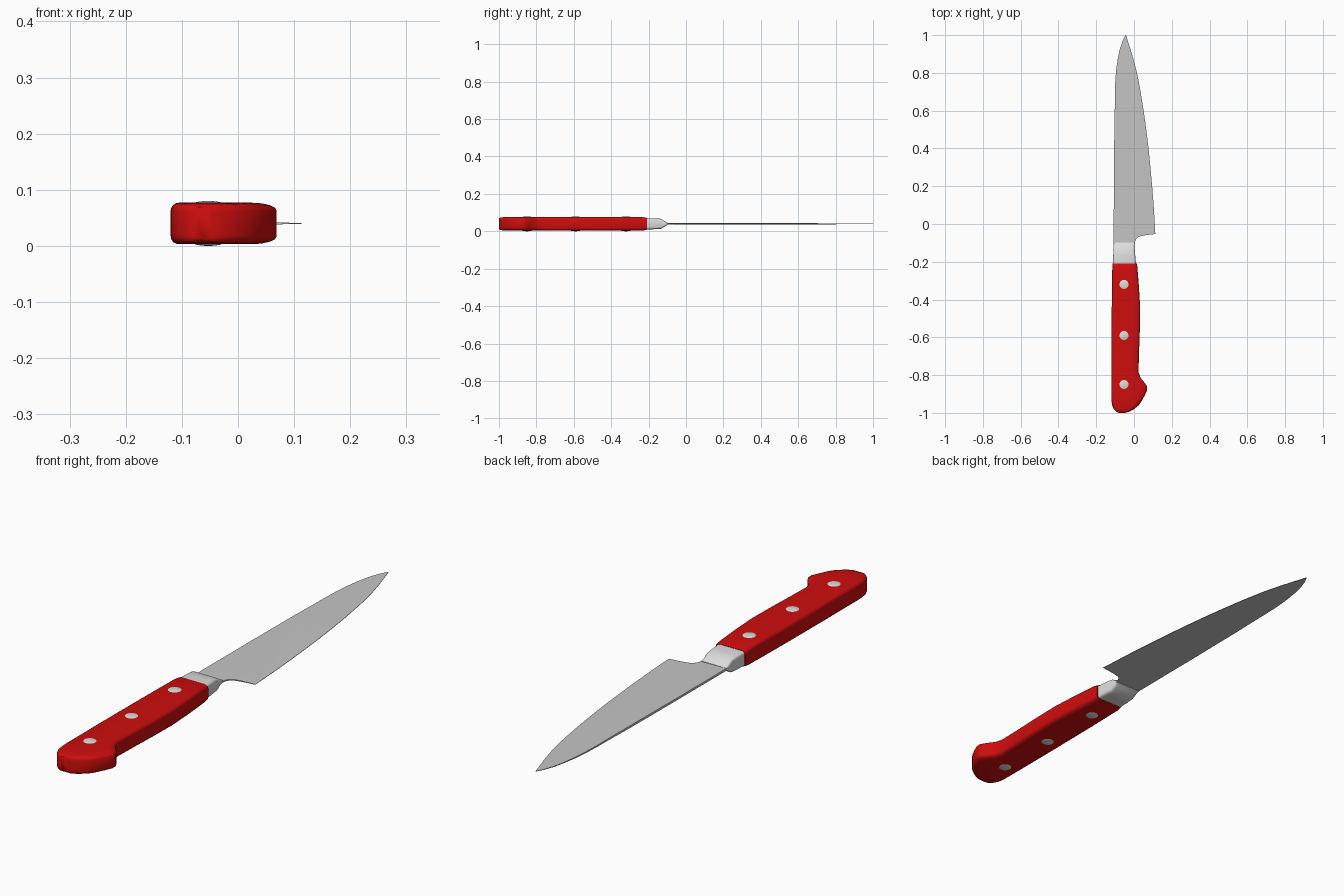
import bpy, bmesh, math

if "Cube" in bpy.data.objects:
    bpy.data.objects.remove(bpy.data.objects["Cube"])

C = 0.04  # height of the knife's middle plane


def material(name, rgb):
    m = bpy.data.materials.new(name)
    m.diffuse_color = (*rgb, 1)
    m.use_nodes = True
    m.node_tree.nodes["Principled BSDF"].inputs["Base Color"].default_value = m.diffuse_color
    return m


RED = material("handle red", (0.62, 0.004, 0.004))
STEEL = material("blade steel", (0.56, 0.56, 0.56))
SILVER = material("polished silver", (0.72, 0.72, 0.72))


def loft(name, rings, mat, angle):
    """Skin equal-sized rings of points, with capped ends."""
    bm = bmesh.new()
    loops = [[bm.verts.new(p) for p in r] for r in rings]
    n = len(loops[0])
    for a, b in zip(loops, loops[1:]):
        for i in range(n):
            j = (i + 1) % n
            bm.faces.new((a[i], a[j], b[j], b[i]))
    bm.faces.new(loops[0])
    bm.faces.new(loops[-1])
    bmesh.ops.recalc_face_normals(bm, faces=bm.faces)
    me = bpy.data.meshes.new(name)
    bm.to_mesh(me)
    bm.free()
    ob = bpy.data.objects.new(name, me)
    bpy.context.collection.objects.link(ob)
    finish(ob, mat, angle)


def finish(ob, mat, angle):
    ob.data.materials.append(mat)
    bpy.ops.object.select_all(action='DESELECT')
    ob.select_set(True)
    bpy.context.view_layer.objects.active = ob
    bpy.ops.object.shade_smooth_by_angle(angle=math.radians(angle))


def rounded(y, xl, xr, h, bl, br, d, seg=4):
    """Rectangle section across y with elliptical corners."""
    pts = []
    for k, (x, s, t, b) in enumerate(((xr - br, 1, 1, br), (xl + bl, -1, 1, bl),
                                      (xl + bl, -1, -1, bl), (xr - br, 1, -1, br))):
        for i in range(seg + 1):
            a = math.pi / 2 * (k + i / seg)
            pts.append((x + b * math.cos(a), y, C + t * (h - d) + d * math.sin(a)))
    return pts


# Handle: y, left, right, half height, left and right corner width
handle = [(-1.0, -.080, -.048, .029, .012, .012), (-.993, -.095, -.022, .033, .014, .016),
          (-.98, -.107, .000, .035, .015, .025), (-.96, -.116, .025, .036, .015, .032),
          (-.935, -.119, .042, .037, .015, .038), (-.905, -.12, .058, .037, .015, .042),
          (-.88, -.12, .069, .037, .015, .045), (-.86, -.12, .069, .037, .015, .045),
          (-.84, -.12, .056, .037, .015, .04), (-.815, -.12, .035, .037, .015, .03),
          (-.785, -.12, .024, .037, .015, .022), (-.7, -.12, .026, .037, .015, .022),
          (-.56, -.119, .031, .037, .015, .022), (-.45, -.118, .033, .037, .015, .022),
          (-.33, -.116, .026, .037, .015, .022), (-.23, -.115, .018, .036, .015, .022),
          (-.208, -.114, .016, .031, .013, .02)]
loft("handle", [rounded(*s, .014) for s in handle], RED, 40)

# Bolster: tapers from the handle down to the blade
bolster = [(-.22, -.111, .011, .030, .010, .015), (-.17, -.110, .007, .029, .010, .015),
           (-.135, -.109, .004, .027, .010, .015), (-.115, -.109, .003, .015, .008, .012),
           (-.098, -.108, .003, .005, .003, .003)]
loft("bolster", [rounded(*s, min(.010, s[3] * .6)) for s in bolster], SILVER, 35)

# Blade: y, spine, edge; the wedge thins towards the edge and the point
blade = [(-.11, -.108, .003), (-.09, -.108, .006), (-.077, -.108, .013), (-.066, -.108, .028),
         (-.060, -.108, .055), (-.053, -.108, .113), (0, -.108, .110), (.1, -.107, .104),
         (.2, -.107, .096), (.3, -.106, .087), (.4, -.105, .077), (.5, -.104, .065),
         (.6, -.102, .051), (.7, -.101, .035), (.76, -.099, .024), (.82, -.094, .011),
         (.88, -.085, -.005), (.93, -.074, -.020), (.97, -.060, -.033), (1.0, -.045, -.042)]


def wedge(y, xl, xr):
    def half(x):
        return .0045 - (x + .11) * .016
    thin = min(1, .25 + (1 - y) * 1.5)
    a, b = half(xl) * thin, half(xr) * thin
    if y >= -.054:
        b = .0008
    m = xl + (xr - xl) * .8
    c = half(m) * thin
    return [(xl, y, C - a), (m, y, C - c), (xr, y, C - b),
            (xr, y, C + b), (m, y, C + c), (xl, y, C + a)]


loft("blade", [wedge(*s) for s in blade], STEEL, 30)

# Domed rivets on both faces of the handle
for i, y in enumerate((-.32, -.59, -.85)):
    for side, s in (("top", 1), ("bottom", -1)):
        bpy.ops.mesh.primitive_uv_sphere_add(segments=24, ring_count=12, radius=1,
                                             location=(-.053, y, C + s * .0345))
        ob = bpy.context.object
        ob.name = f"rivet_{side}_{i + 1}"
        ob.scale = (.027, .027, .0055)
        finish(ob, SILVER, 60)
